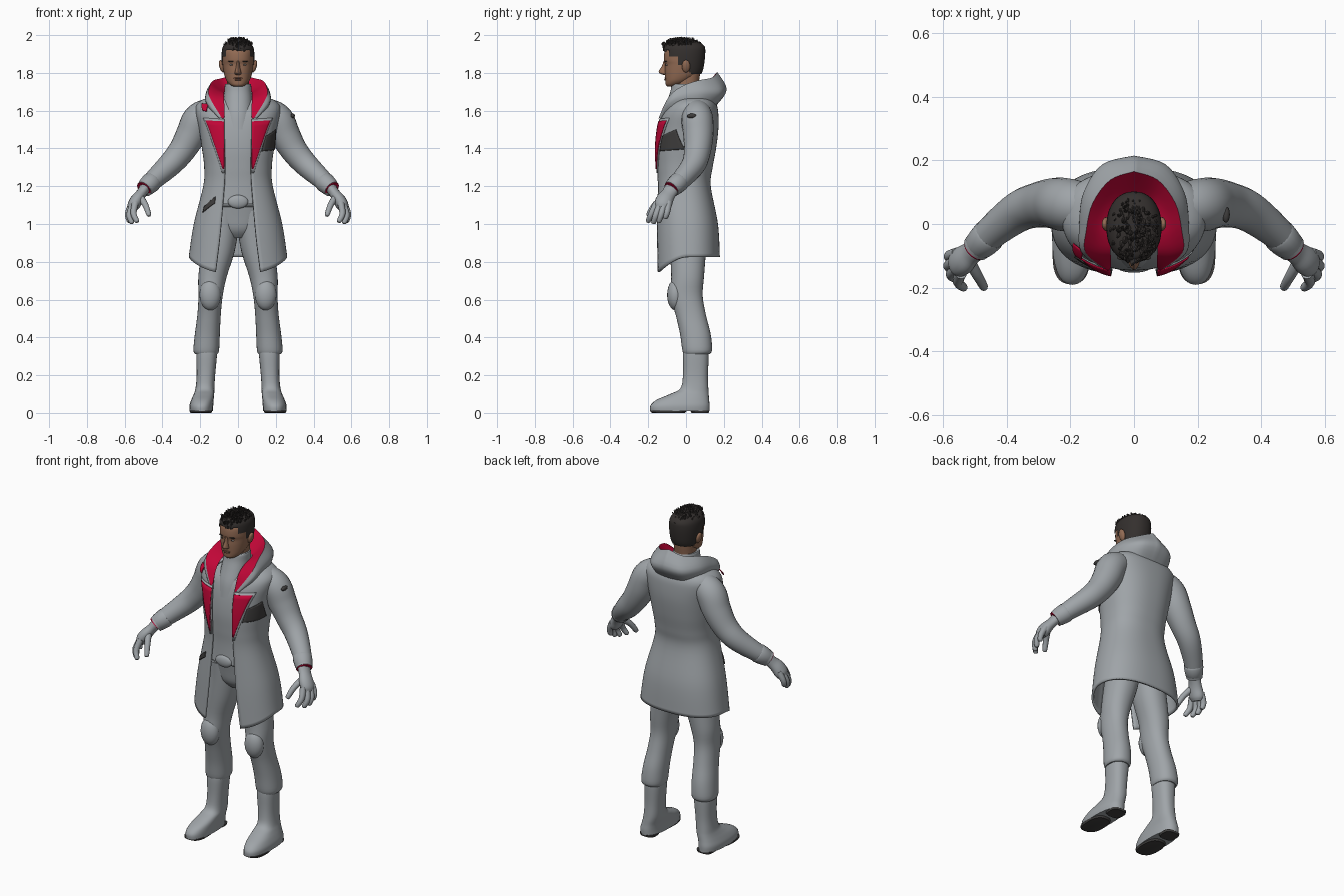
import bpy, bmesh, math, random
from mathutils import Vector, Matrix

random.seed(4)


def material(name, r, g, b):
    m = bpy.data.materials.new(name)
    m.diffuse_color = (r, g, b, 1)
    return m


GREY = material("cloth grey", 0.35, 0.375, 0.395)
RED = material("lining red", 0.53, 0.002, 0.038)
DARK = material("charcoal", 0.05, 0.048, 0.047)
SKIN = material("skin brown", 0.29, 0.147, 0.088)
LIP = material("lip brown", 0.22, 0.1, 0.066)
HAIR = material("hair black", 0.034, 0.029, 0.027)
WHITE = material("eye white", 0.4, 0.37, 0.34)


def spline(keys, n):
    """Catmull-Rom samples through tuples of numbers."""
    out = []
    for i in range(len(keys) - 1):
        a, b, c, d = keys[max(i - 1, 0)], keys[i], keys[i + 1], keys[min(i + 2, len(keys) - 1)]
        for k in range(n):
            t = k / n
            out.append(tuple(0.5 * (2 * q + (r - p) * t + (2 * p - 5 * q + 4 * r - s) * t * t
                                    + (3 * q - p - 3 * r + s) * t ** 3) for p, q, r, s in zip(a, b, c, d)))
    return out + [tuple(keys[-1])]


def finish(name, bm, mats, mirror=False, thick=0):
    bmesh.ops.recalc_face_normals(bm, faces=bm.faces)
    me = bpy.data.meshes.new(name)
    bm.to_mesh(me)
    bm.free()
    for m in mats:
        me.materials.append(m)
    ob = bpy.data.objects.new(name, me)
    bpy.context.collection.objects.link(ob)
    if thick:
        s = ob.modifiers.new("thickness", 'SOLIDIFY')
        s.thickness, s.offset = thick, 0
    if mirror:
        ob.modifiers.new("mirror", 'MIRROR')
    return ob


def grid(name, rows, mats, wrap=True, cap=True, mirror=False, thick=0, keep=None, paint=None):
    """Skin a list of point rows; keep and paint are rules for faces."""
    bm = bmesh.new()
    vs = [[bm.verts.new(p) for p in r] for r in rows]
    n = len(rows[0])
    for i in range(len(rows) - 1):
        for j in range(n if wrap else n - 1):
            k = (j + 1) % n
            f = bm.faces.new((vs[i][j], vs[i][k], vs[i + 1][k], vs[i + 1][j]))
            if paint:
                f.material_index = paint(i, j)
    if wrap and cap:
        bm.faces.new(vs[0])
        bm.faces.new(vs[-1])
    if keep:
        bad = [f for f in bm.faces if not keep(f.calc_center_median())]
        bmesh.ops.delete(bm, geom=bad, context='FACES')
    return finish(name, bm, mats, mirror, thick)


def spow(v, e):
    return math.copysign(abs(v) ** e, v)


def oval(th, cx, hx, yf, yb, n):
    return (cx + hx * spow(math.sin(th), 2 / n),
            (yf + yb) / 2 - (yb - yf) / 2 * spow(math.cos(th), 2 / n))


def loft(name, keys, mat, n=2.2, seg=32, steps=4, **kw):
    """Stack of level ovals: (z, centre x, half width, front y, back y)."""
    rows = [[(*oval(2 * math.pi * j / seg, *k[1:], n), k[0]) for j in range(seg)] for k in spline(keys, steps)]
    return grid(name, rows, [mat], **kw)


def tube(name, keys, mat, flat=1, seg=16, steps=4):
    """Mirrored round sweep along (x, y, z, radius)."""
    ks = spline(keys, steps)
    ps = [Vector(k[:3]) for k in ks]
    rows = []
    for i, k in enumerate(ks):
        t = (ps[min(i + 1, len(ps) - 1)] - ps[max(i - 1, 0)]).normalized()
        u = Vector((0, 1, 0))
        u = (u - t * t.dot(u)).normalized()
        v = t.cross(u) * flat
        rows.append([ps[i] + (u * math.cos(a) + v * math.sin(a)) * k[3]
                     for a in (2 * math.pi * j / seg for j in range(seg))])
    return grid(name, rows, [mat], mirror=True)


def blob(name, loc, scale, mat, mirror=False, tilt=0):
    bm = bmesh.new()
    bmesh.ops.create_uvsphere(bm, u_segments=20, v_segments=12, radius=1)
    bm.transform(Matrix.Translation(loc) @ Matrix.Rotation(tilt, 4, 'Y') @ Matrix.Diagonal((*scale, 1)))
    return finish(name, bm, [mat], mirror)


# Coat: z, half width, front y, back y, half opening
COAT = spline([(0.825, 0.255, -0.155, 0.173, 0.118), (1.0, 0.228, -0.155, 0.163, 0.092),
               (1.2, 0.178, -0.15, 0.125, 0.072), (1.3, 0.173, -0.155, 0.135, 0.069),
               (1.4, 0.185, -0.158, 0.153, 0.07), (1.5, 0.2, -0.148, 0.165, 0.074),
               (1.58, 0.218, -0.128, 0.165, 0.08), (1.625, 0.216, -0.1, 0.158, 0.09),
               (1.655, 0.18, -0.07, 0.14, 0.09), (1.67, 0.11, -0.04, 0.11, 0.07)], 6)
CN = 2.4


def coat_at(z):
    for a, b in zip(COAT, COAT[1:]):
        if a[0] <= z <= b[0]:
            t = (z - a[0]) / (b[0] - a[0])
            return [p + (q - p) * t for p, q in zip(a, b)]
    return COAT[0]


def coat_angle(x, hx):
    return math.copysign(math.asin(min(1, abs(x) / hx) ** (CN / 2)), x)


rows = []
for z, hx, yf, yb, w in COAT:
    a0 = coat_angle(w, hx)
    row = []
    for j in range(65):
        th = a0 + (2 * math.pi - 2 * a0) * j / 64
        drop = 0.09 * max(0, math.cos(th)) ** 1.5 * max(0, min(1, (1.15 - z) / 0.32))
        row.append((*oval(th, 0, hx, yf, yb, CN), z - drop))
    rows.append(row)
grid("coat", rows, [GREY], wrap=False, thick=0.012)


def patch(name, corners, mat, lift):
    """Thin plate laid on the coat between four (x, z) corners."""
    a, b, c, d = [Vector((coat_angle(x, coat_at(z)[1]), z)) for x, z in corners]
    out = []
    for i in range(11):
        p, q = a.lerp(d, i / 10), b.lerp(c, i / 10)
        line = []
        for j in range(9):
            th, z = p.lerp(q, j / 8)
            _, hx, yf, yb, _ = coat_at(z)
            line.append((*oval(th, 0, hx + lift, yf - lift, yb + lift, CN), z))
        out.append(line)
    grid(name, out, [mat], wrap=False, thick=0.005)


for s in (1, -1):
    patch("lapel_border", [(s * 0.07, 1.555), (s * 0.178, 1.562), (s * 0.08, 1.27), (s * 0.069, 1.27)], GREY, 0.007)
    patch("lapel_lining", [(s * 0.071, 1.543), (s * 0.163, 1.549), (s * 0.076, 1.29), (s * 0.069, 1.29)], RED, 0.011)
patch("chest_panel", [(0.12, 1.385), (0.185, 1.395), (0.192, 1.5), (0.14, 1.465)], DARK, 0.008)
patch("hip_tag", [(-0.18, 1.06), (-0.118, 1.11), (-0.115, 1.145), (-0.172, 1.092)], DARK, 0.008)
patch("shoulder_ribbon", [(-0.168, 1.6), (-0.15, 1.595), (-0.14, 1.635), (-0.172, 1.638)], RED, 0.022)
blob("sleeve_badge", (0.289, 0.03, 1.572), (0.012, 0.026, 0.013), DARK, tilt=0.5)

# Hood: inner foot, rim, outer bulge and lower seam, from back centre to front end
foot = [(0, .07, 1.70), (.05, .06, 1.70), (.07, .02, 1.70), (.075, -.04, 1.69), (.073, -.1, 1.65), (.072, -.136, 1.565)]
rim = [(0, .165, 1.805), (.075, .138, 1.775), (.13, .065, 1.76), (.15, -.02, 1.73), (.152, -.09, 1.675), (.088, -.143, 1.565)]
bulge = [(0, .215, 1.71), (.1, .187, 1.70), (.158, .1, 1.70), (.172, 0, 1.685), (.166, -.088, 1.645), (.098, -.138, 1.558)]
seam = [(0, .15, 1.615), (.09, .14, 1.62), (.15, .08, 1.63), (.165, 0, 1.625), (.15, -.08, 1.6), (.088, -.125, 1.55)]
rails = [spline(r, 5) for r in (foot, rim, bulge, seam)]
rows = []
for f, r, b, s in zip(*rails):
    mid = tuple((p + q) / 2 - (0, 0.006, 0.008)[i] for i, (p, q) in enumerate(zip(f, r)))
    rows.append(spline([f, mid, r], 4)[:-1] + spline([r, b, s], 5))
grid("hood", rows, [GREY, RED], wrap=False, mirror=True, paint=lambda i, j: int(j < 8))

# Shirt, high collar, hips and belt
loft("shirt", [(z, 0, hx - 0.014, yf + 0.012, yb - 0.014) for z, hx, yf, yb, w in COAT if 1.08 < z < 1.665],
     GREY, n=CN, steps=1)
loft("collar", [(1.5, 0, .085, -.138, .07), (1.58, 0, .082, -.125, .07), (1.65, 0, .077, -.1, .07),
                (1.7, 0, .072, -.083, .07), (1.738, 0, .069, -.076, .068), (1.742, 0, .06, -.065, .06)], GREY)
loft("hips", [(1.16, 0, .15, -.125, .1), (1.05, 0, .16, -.103, .12), (.97, 0, .12, -.086, .11),
              (.925, 0, .05, -.05, .08)], GREY)
loft("belt", [(1.09, 0, .155, -.115, .11), (1.1, 0, .16, -.132, .115), (1.135, 0, .155, -.138, .11),
              (1.145, 0, .15, -.125, .105)], GREY, steps=2)
blob("buckle", (0, -0.135, 1.118), (0.054, 0.018, 0.036), GREY)

# Sleeves, wrist bands and gloves
tube("sleeve", [(.09, .05, 1.59, .065), (.16, .055, 1.585, .077), (.212, .06, 1.55, .084), (.25, .065, 1.47, .08),
                (.3, .06, 1.385, .071), (.36, .04, 1.315, .064), (.44, -.02, 1.24, .053),
                (.497, -.077, 1.185, .045)], GREY, seg=24, steps=5)
tube("sleeve_cuff", [(.452, -.032, 1.228, .048), (.458, -.038, 1.222, .054), (.488, -.068, 1.194, .048),
                     (.492, -.072, 1.19, .042)], GREY, steps=2)
tube("wrist_band", [(.495, -.075, 1.187, .043), (.498, -.078, 1.1835, .043)], RED)
tube("palm", [(.492, -.073, 1.19, .041), (.513, -.092, 1.16, .039), (.535, -.112, 1.13, .046),
              (.552, -.122, 1.1, .046), (.56, -.128, 1.08, .034)], GREY, flat=0.72)
fingers = {"index_finger": ((.544, -.155, 1.11), (.553, -.182, 1.055), (.535, -.2, 1.015)),
           "middle_finger": ((.553, -.135, 1.11), (.575, -.158, 1.05), (.562, -.172, 1.008)),
           "ring_finger": ((.557, -.113, 1.11), (.583, -.13, 1.055), (.575, -.143, 1.014)),
           "little_finger": ((.556, -.092, 1.115), (.581, -.1, 1.065), (.579, -.11, 1.033)),
           "thumb": ((.518, -.115, 1.145), (.49, -.165, 1.1), (.472, -.198, 1.05))}
for name, pts in fingers.items():
    a, b, c = pts
    tip = tuple(q + (q - p) * 0.15 for p, q in zip(b, c))
    tube(name, [(*a, .019), (*b, .0165), (*c, .013), (*tip, .004)], GREY, seg=10)

# Trousers, knee pads, boots and soles
loft("trouser_leg", [(1.07, .08, .078, -.1, .11), (.97, .085, .085, -.092, .112), (.85, .106, .087, -.085, .105),
                     (.72, .135, .075, -.078, .095), (.62, .145, .064, -.083, .088), (.52, .153, .062, -.055, .105),
                     (.42, .162, .066, -.032, .13), (.335, .168, .068, -.02, .138),
                     (.312, .168, .06, -.012, .125)], GREY, mirror=True)
blob("knee_pad", (.147, -.055, .625), (.057, .045, .082), GREY, True)
loft("boot", [(.335, .166, .052, -.012, .115), (.31, .166, .055, -.016, .12), (.2, .17, .049, -.016, .116),
              (.13, .175, .05, -.03, .118), (.1, .18, .054, -.085, .12), (.07, .188, .059, -.155, .122),
              (.04, .194, .063, -.188, .125), (.01, .194, .062, -.19, .124)], GREY, n=2.4, mirror=True)
loft("sole", [(0, .197, .055, -.178, -.005), (.005, .197, .058, -.188, 0), (.012, .197, .059, -.189, .003)],
     DARK, n=2.6, steps=1, mirror=True)
loft("heel", [(0, .19, .046, .03, .12), (.012, .19, .05, .022, .123)], DARK, n=3, steps=1, mirror=True)

# Head and face
loft("neck", [(1.69, 0, .058, -.055, .06), (1.8, 0, .06, -.055, .075)], SKIN)
loft("head", [(1.727, 0, .022, -.098, -.05), (1.737, 0, .042, -.107, -.02), (1.757, 0, .06, -.109, .02),
              (1.785, 0, .071, -.111, .06), (1.815, 0, .077, -.112, .08), (1.845, 0, .081, -.111, .09),
              (1.87, 0, .082, -.117, .093), (1.915, 0, .08, -.112, .092), (1.935, 0, .06, -.09, .075),
              (1.945, 0, .03, -.05, .03)], SKIN, seg=40)
loft("nose", [(1.862, 0, .008, -.119, -.09), (1.835, 0, .01, -.128, -.09), (1.81, 0, .015, -.144, -.09),
              (1.798, 0, .018, -.14, -.09), (1.79, 0, .012, -.122, -.09)], SKIN, n=1.8, seg=16)
blob("ear", (.086, .0, 1.835), (.013, .022, .034), SKIN, True, 0.25)
blob("eye", (.032, -.1, 1.843), (.012, .008, .005), WHITE, True)
blob("iris", (.032, -.105, 1.843), (.0045, .004, .0045), HAIR, True)
blob("eyebrow", (.034, -.106, 1.861), (.019, .008, .003), HAIR, True)
blob("upper_lip", (0, -.106, 1.772), (.024, .009, .004), LIP)
blob("lower_lip", (0, -.106, 1.764), (.02, .01, .005), LIP)


# Hair: trimmed cap and swept tufts
def hairline(c):
    limit = 1.92 if c.y < -.085 else 1.885 if c.y < -.045 else 1.84 if c.y < .02 else 1.795
    return c.z > limit


loft("hair_cap", [(1.77, 0, .073, -.1, .065), (1.81, 0, .081, -.115, .088), (1.86, 0, .086, -.119, .098),
                  (1.91, 0, .086, -.12, .102), (1.94, 0, .079, -.118, .098), (1.96, 0, .06, -.1, .075),
                  (1.97, 0, .03, -.06, .035)], HAIR, seg=48, steps=6, keep=hairline)
bm = bmesh.new()
for i in range(170):
    a, r = random.uniform(0, 2 * math.pi), math.sqrt(random.random())
    x, y = 0.068 * r * math.cos(a), -0.017 + 0.1 * r * math.sin(a)
    z = 1.969 - 0.03 * r ** 3
    lean = Vector((x * 7, -0.35 + random.uniform(-.5, .5), 0.75))
    rot = lean.to_track_quat('Z', 'Y').to_matrix().to_4x4()
    bmesh.ops.create_cone(bm, cap_ends=True, segments=5, radius1=0.015, radius2=0.002, depth=0.045,
                          matrix=Matrix.Translation((x, y, z)) @ rot)
finish("hair_tufts", bm, [HAIR])

for ob in bpy.data.objects:
    ob.select_set(True)
    bpy.context.view_layer.objects.active = ob
bpy.ops.object.shade_smooth_by_angle(angle=math.radians(40))
